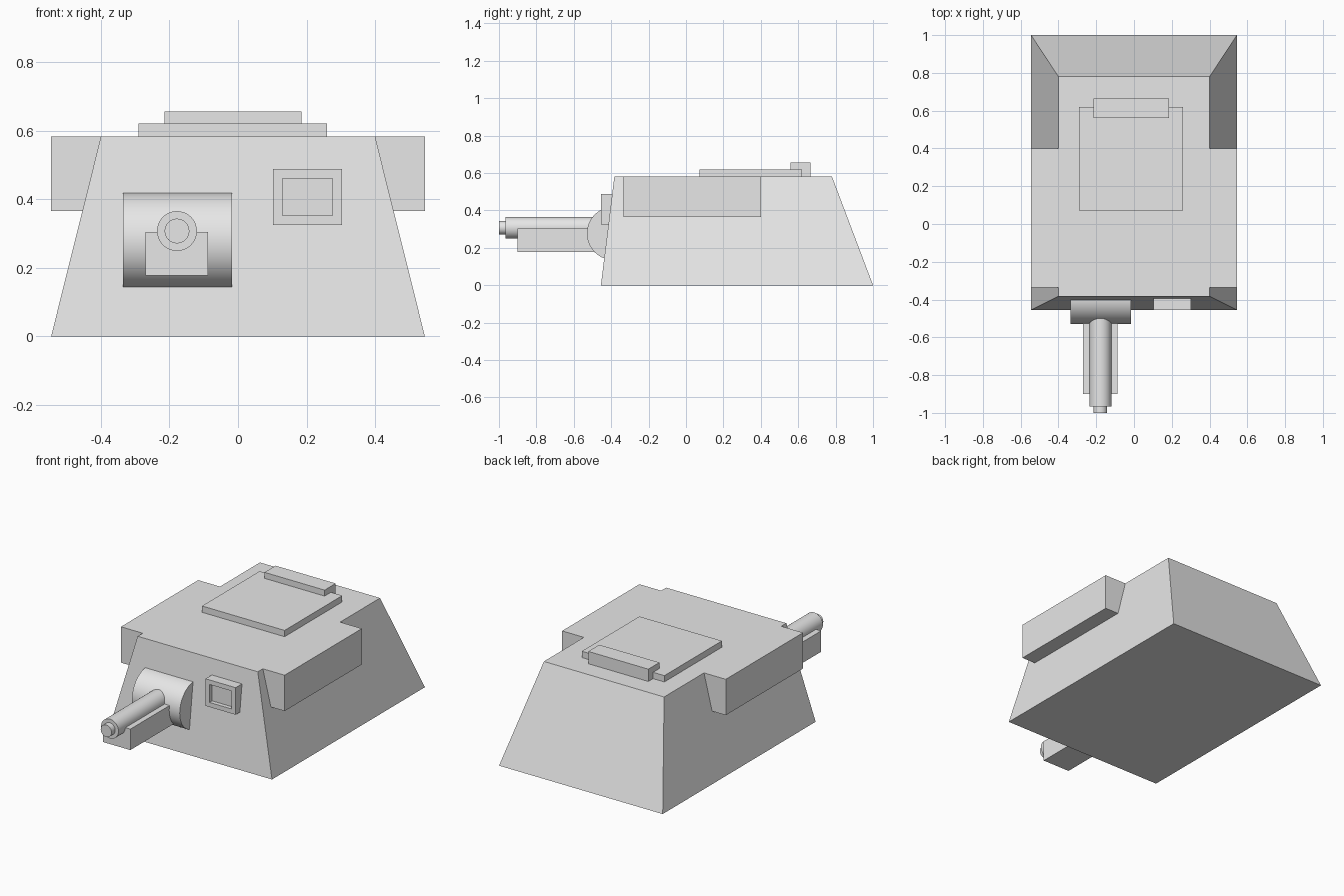
import bpy, bmesh, math
from mathutils import Matrix, Vector

cube = bpy.data.objects.get("Cube")
if cube:
    bpy.data.objects.remove(cube, do_unlink=True)

grey = bpy.data.materials.new("plain_grey")
grey.use_nodes = True
grey.diffuse_color = (0.8, 0.8, 0.8, 1)
grey.node_tree.nodes["Principled BSDF"].inputs["Base Color"].default_value = (0.8, 0.8, 0.8, 1)


def finish(name, bm):
    bmesh.ops.recalc_face_normals(bm, faces=bm.faces)
    mesh = bpy.data.meshes.new(name)
    bm.to_mesh(mesh)
    bm.free()
    mesh.materials.append(grey)
    obj = bpy.data.objects.new(name, mesh)
    bpy.context.collection.objects.link(obj)
    return obj


def box_mesh(x, y, z):
    bm = bmesh.new()
    bmesh.ops.create_cube(bm, size=1)
    for v in bm.verts:
        v.co = [lo + (hi - lo) * (c + 0.5) for c, (lo, hi) in zip(v.co, (x, y, z))]
    return bm


def box(name, x, y, z):
    return finish(name, box_mesh(x, y, z))


def cylinder(name, axis, center, radius, length):
    bm = bmesh.new()
    bmesh.ops.create_cone(bm, cap_ends=True, segments=64, radius1=radius, radius2=radius, depth=length)
    turn = Matrix.Rotation(math.pi / 2, 4, "Y" if axis == "X" else "X")
    bm.transform(Matrix.Translation(Vector(center)) @ turn)
    obj = finish(name, bm)
    bpy.ops.object.select_all(action="DESELECT")
    obj.select_set(True)
    bpy.context.view_layer.objects.active = obj
    bpy.ops.object.shade_smooth_by_angle(angle=math.radians(35))
    return obj


# Tapered turret body
TOP = 0.582
bm = box_mesh((-0.545, 0.545), (-0.455, 1), (0, TOP))
for v in bm.verts:
    if v.co.z > 0.1:
        v.co.x = math.copysign(0.4, v.co.x)
        v.co.y = 0.78 if v.co.y > 0 else -0.383
body = finish("turret_body", bm)

# Side boxes, one block through the body, merged flush with the roof
block = box("side_boxes", (-0.545, 0.545), (-0.335, 0.4), (0.366, TOP))
union = body.modifiers.new("join_side_boxes", "BOOLEAN")
union.operation = "UNION"
union.solver = "EXACT"
union.object = block
bpy.context.view_layer.update()
joined = bpy.data.meshes.new_from_object(body.evaluated_get(bpy.context.evaluated_depsgraph_get()))
body.modifiers.clear()
body.data = joined
bpy.data.objects.remove(block, do_unlink=True)
bm = bmesh.new()
bm.from_mesh(joined)
bmesh.ops.remove_doubles(bm, verts=bm.verts, dist=0.0001)
bmesh.ops.dissolve_limit(bm, angle_limit=0.01, verts=bm.verts, edges=bm.edges)
bm.to_mesh(joined)
bm.free()

# Roof hatch and its hinge
box("roof_hatch", (-0.29, 0.26), (0.072, 0.62), (TOP - 0.01, 0.62))
box("hatch_hinge", (-0.215, 0.185), (0.56, 0.665), (TOP - 0.005, 0.656))

# Gun: round mantlet, barrel, muzzle and cradle
GUN_X, GUN_Z = -0.178, 0.307
cylinder("gun_mantlet", "X", (-0.176, -0.388, 0.277), 0.142, 0.318)
cylinder("gun_barrel", "Y", (GUN_X, -0.69, GUN_Z), 0.058, 0.55)
cylinder("gun_muzzle", "Y", (GUN_X, -0.97, GUN_Z), 0.036, 0.06)
box("gun_cradle", (-0.27, -0.087), (-0.9, -0.42), (0.178, 0.304))

# Sight housing with a recessed window
bm = box_mesh((0.102, 0.303), (-0.455, -0.37), (0.325, 0.488))
bm.normal_update()
front = min(bm.faces, key=lambda f: f.normal.y)
bmesh.ops.inset_region(bm, faces=[front], thickness=0.039)
rim = bmesh.ops.extrude_discrete_faces(bm, faces=[front])["faces"]
bmesh.ops.translate(bm, verts=rim[0].verts, vec=(0, 0.025, 0))
finish("sight_housing", bm)
